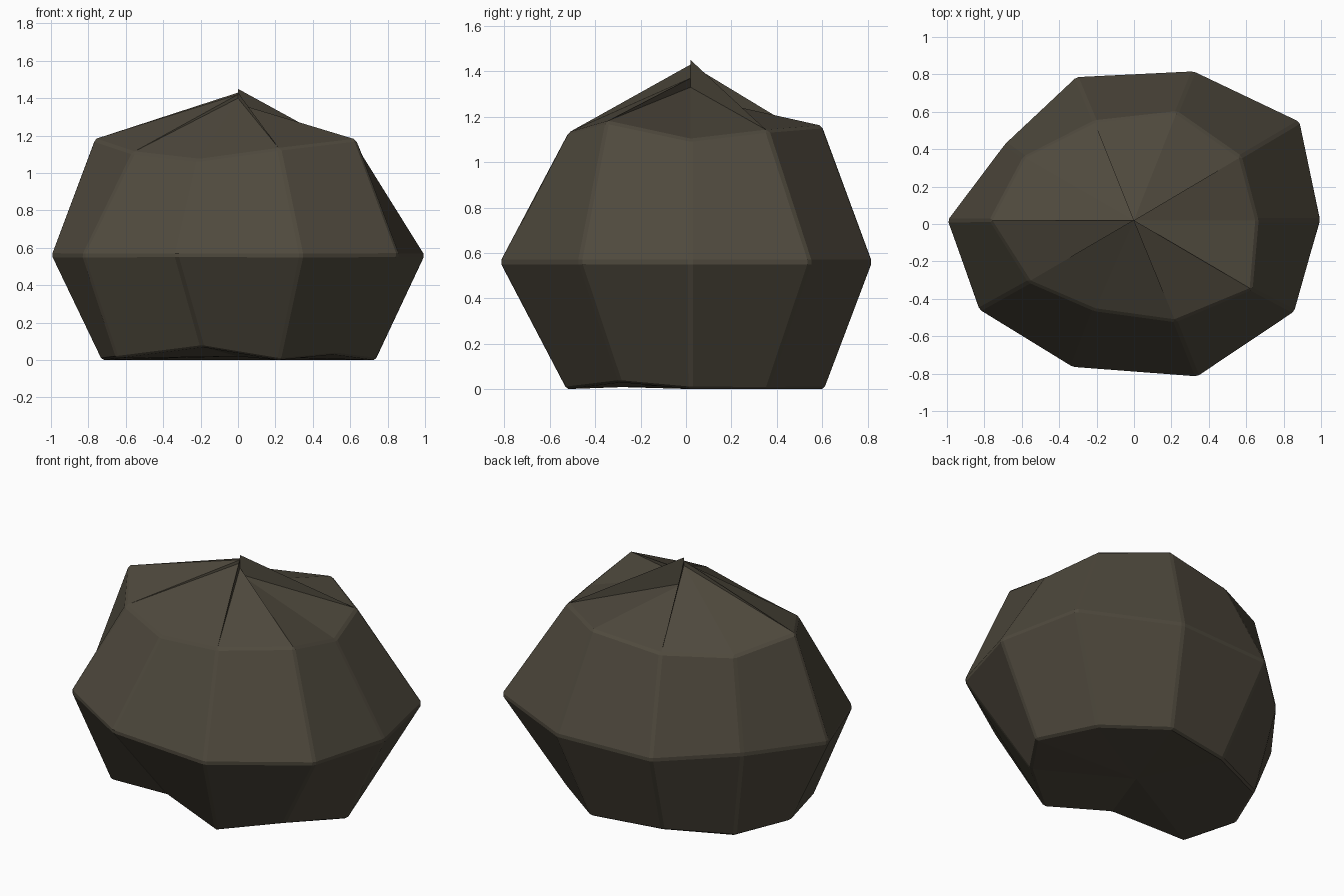
import bpy, bmesh

if "Cube" in bpy.data.objects:
    bpy.data.objects.remove(bpy.data.objects["Cube"])

# Boulder cross-sections, ten corners each, counter-clockwise from +x
BASE = [(.74, .02, 0), (.57, .36, 0), (.23, .61, 0), (-.21, .53, 0), (-.59, .36, 0),
        (-.73, .02, 0), (-.65, -.33, .01), (-.19, -.42, .07), (.22, -.53, 0), (.52, -.29, .03)]
WAIST = [(1, .02), (.89, .55), (.32, .82), (-.31, .79), (-.69, .43),
         (-1, .02), (-.83, -.46), (-.33, -.77), (.34, -.82), (.86, -.47)]
SHOULDER = [(.66, .02, 1.10), (.57, .36, 1.14), (.23, .60, 1.16), (-.21, .55, 1.11), (-.59, .36, 1.12),
            (-.77, .02, 1.18), (-.56, -.31, 1.11), (-.21, -.46, 1.07), (.22, -.52, 1.13), (.63, -.35, 1.18)]
# Uneven heights where the facets meet at the split peak
PEAK = [1.33, 1.45, 1.29, 1.43, 1.40, 1.43, 1.42, 1.40, 1.43, 1.37]

bm = bmesh.new()
rings = [BASE, [(x, y, .56) for x, y in WAIST], SHOULDER, [(0, .02, z) for z in PEAK]]
rings = [[bm.verts.new(p) for p in ring] for ring in rings]
centre = bm.verts.new((0, .02, .02))
n = len(BASE)
for i in range(n):
    j = (i + 1) % n
    for low, high in zip(rings[:2], rings[1:3]):
        bm.faces.new((low[i], low[j], high[j], high[i]))
    bm.faces.new((rings[0][j], rings[0][i], centre))
    # Each top facet has a thin upright step beside it
    a, b, p, q = rings[2][i], rings[2][j], rings[3][i], rings[3][j]
    if p.co.z > q.co.z:
        bm.faces.new((a, b, q))
        bm.faces.new((a, q, p))
    else:
        bm.faces.new((a, b, p))
        bm.faces.new((b, q, p))

# Slightly worn edges on the sides, leaving the peak crisp
weight = bm.edges.layers.float.new("bevel_weight_edge")
peak_and_centre = set(rings[3]) | {centre}
for e in bm.edges:
    if not peak_and_centre & set(e.verts):
        e[weight] = 1

mesh = bpy.data.meshes.new("boulder")
bm.to_mesh(mesh)
bm.free()
boulder = bpy.data.objects.new("boulder", mesh)
bpy.context.collection.objects.link(boulder)
bevel = boulder.modifiers.new("worn_edges", 'BEVEL')
bevel.limit_method = 'WEIGHT'
bevel.width = .012
bevel.segments = 1

stone = bpy.data.materials.new("dark brown stone")
stone.diffuse_color = (.078, .067, .047, 1)
stone.use_nodes = True
stone.node_tree.nodes["Principled BSDF"].inputs["Base Color"].default_value = stone.diffuse_color
mesh.materials.append(stone)
